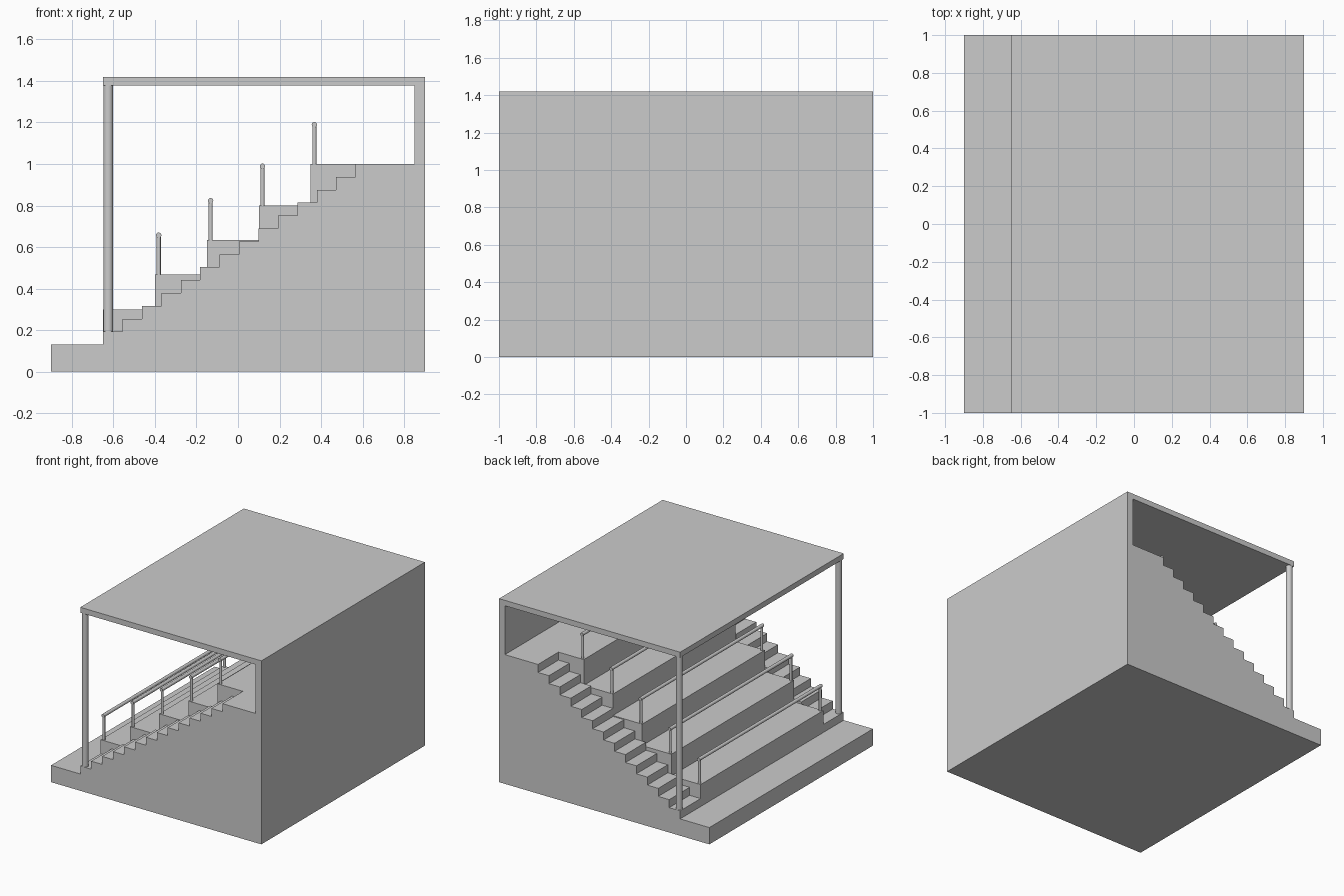
import bpy, bmesh
from mathutils import Vector

if "Cube" in bpy.data.objects:
    bpy.data.objects.remove(bpy.data.objects["Cube"])


def make_object(name, bm):
    bmesh.ops.recalc_face_normals(bm, faces=bm.faces)
    mesh = bpy.data.meshes.new(name)
    bm.to_mesh(mesh)
    bm.free()
    obj = bpy.data.objects.new(name, mesh)
    bpy.context.collection.objects.link(obj)
    return obj


def extrude_profile(name, points, y0, y1):
    """Extrude an x-z outline along y."""
    bm = bmesh.new()
    face = bm.faces.new([bm.verts.new((x, y0, z)) for x, z in points])
    geom = bmesh.ops.extrude_face_region(bm, geom=[face])["geom"]
    moved = [v for v in geom if isinstance(v, bmesh.types.BMVert)]
    bmesh.ops.translate(bm, verts=moved, vec=(0, y1 - y0, 0))
    return make_object(name, bm)


def rod(name, a, b, radius, sides):
    """Smooth cylinder between two points."""
    a, b = Vector(a), Vector(b)
    bpy.ops.mesh.primitive_cylinder_add(vertices=sides, radius=radius,
                                        depth=(b - a).length, location=(a + b) / 2)
    obj = bpy.context.object
    obj.name = name
    obj.rotation_mode = 'QUATERNION'
    obj.rotation_quaternion = (b - a).to_track_quat('Z', 'Y')
    bpy.ops.object.shade_smooth_by_angle()
    return obj


def stepped(levels):
    """Outline points for (riser x, new height) steps above the front ledge."""
    pts, z = [], LEDGE
    for x, top in levels:
        pts += [(x, z), (x, top)]
        z = top
    return pts


BACK, FRONT, LEDGE, AISLE = 0.90, -0.65, 0.13, 0.75
ROOF, CEILING, WALL = 1.42, 1.378, 0.85

base = [(BACK, 0), (-0.90, 0), (-0.90, LEDGE)]
shell = [(WALL, 1.0), (WALL, CEILING), (FRONT, CEILING), (FRONT, ROOF), (BACK, ROOF)]

# Seating tiers with back wall and roof
tiers = [(-0.65, 0.30), (-0.40, 0.468), (-0.15, 0.634), (0.10, 0.80), (0.35, 1.0)]
extrude_profile("seating_tiers", base + stepped(tiers) + shell, -AISLE, AISLE)

# Side stairs with their strip of wall and roof
rise = (1.0 - LEDGE) / 14
stairs = [(FRONT + 0.0936 * i, LEDGE + rise * (i + 1)) for i in range(14)]
for side, y0, y1 in (("right", -1, -AISLE), ("left", AISLE, 1)):
    extrude_profile("stairs_" + side, base + stepped(stairs) + shell, y0, y1)

# Roof columns standing on the first stair
for side, y in (("right", -0.975), ("left", 0.975)):
    rod("column_" + side, (-0.625, y, LEDGE + rise), (-0.625, y, CEILING), 0.024, 32)

# Handrail on two posts at the front of every tier
for i, (x, z) in enumerate(tiers, 1):
    rx, rz = x + 0.018, z + 0.189
    rod(f"handrail_{i}", (rx, -0.75, rz), (rx, 0.75, rz), 0.013, 20)
    for side, y in (("right", -0.737), ("left", 0.737)):
        rod(f"rail_post_{i}_{side}", (rx, y, z), (rx, y, rz), 0.010, 16)
